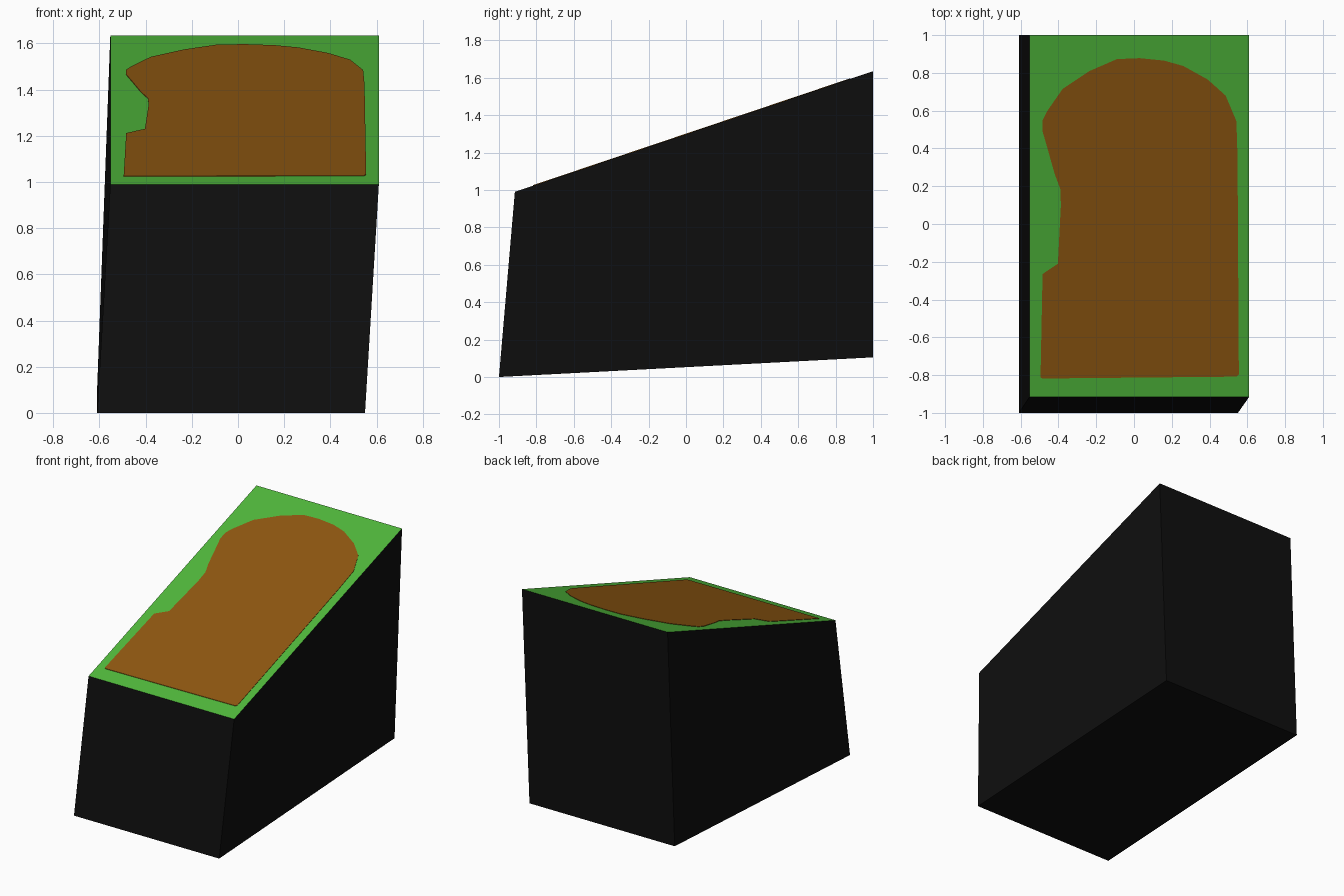
import bpy
import bmesh

if "Cube" in bpy.data.objects:
    bpy.data.objects.remove(bpy.data.objects["Cube"])


def material(name, rgb):
    m = bpy.data.materials.new(name)
    m.diffuse_color = (*rgb, 1.0)
    m.use_nodes = True
    m.node_tree.nodes["Principled BSDF"].inputs["Base Color"].default_value = m.diffuse_color
    return m


BLACK = material("black", (0.0045, 0.0045, 0.0045))
GREEN = material("green", (0.08, 0.48, 0.044))
BROWN = material("brown", (0.275, 0.097, 0.0055))


def top_z(y):
    """Height of the sloping top face."""
    return 0.99 + (y + 0.915) / 1.915 * 0.645


def prism(name, bottom, top, mats):
    """Solid joining two loops; the top face takes the last material."""
    bm = bmesh.new()
    lo = [bm.verts.new(p) for p in bottom]
    hi = [bm.verts.new(p) for p in top]
    bm.faces.new(lo[::-1])
    cap = bm.faces.new(hi)
    cap.material_index = len(mats) - 1
    n = len(lo)
    for i in range(n):
        j = (i + 1) % n
        bm.faces.new((lo[i], lo[j], hi[j], hi[i]))
    bmesh.ops.recalc_face_normals(bm, faces=bm.faces)
    mesh = bpy.data.meshes.new(name)
    bm.to_mesh(mesh)
    bm.free()
    for m in mats:
        mesh.materials.append(m)
    ob = bpy.data.objects.new(name, mesh)
    bpy.context.collection.objects.link(ob)
    return ob


# Leaning block with a green sloping top
base = [(-0.61, -1, 0), (0.55, -1, 0), (0.55, 1, 0.105), (-0.61, 1, 0.105)]
rim = [(x, y, top_z(y)) for x, y in
       ((-0.553, -0.915), (0.61, -0.915), (0.61, 1), (-0.553, 1))]
prism("sloped_block", base, rim, [BLACK, GREEN])

# Brown patch on the slope, outlined as seen from above
outline = [
    (-0.495, -0.812), (-0.485, -0.818), (0.545, -0.808), (0.555, -0.795),
    (0.548, 0.36), (0.542, 0.545), (0.485, 0.68), (0.39, 0.765),
    (0.262, 0.836), (0.16, 0.865), (0.03, 0.878), (-0.09, 0.873),
    (-0.235, 0.81), (-0.378, 0.715), (-0.458, 0.60), (-0.484, 0.55),
    (-0.484, 0.49), (-0.458, 0.40), (-0.42, 0.265), (-0.39, 0.185),
    (-0.387, 0.10), (-0.403, -0.21), (-0.484, -0.265),
]
prism("brown_patch",
      [(x, y, top_z(y) - 0.003) for x, y in outline],
      [(x, y, top_z(y) + 0.003) for x, y in outline],
      [BROWN])
